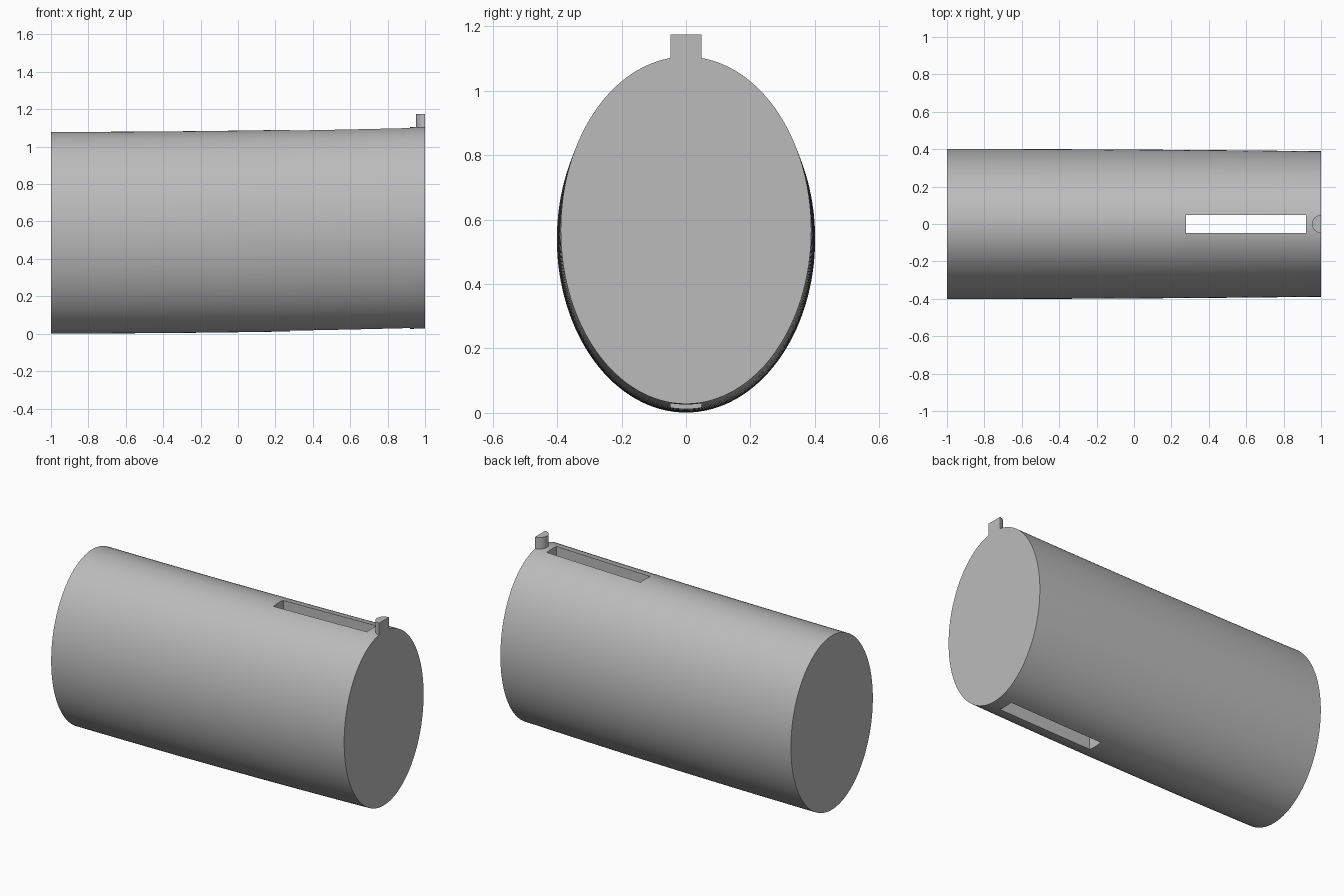
import bpy
import bmesh
from math import cos, sin, pi, radians

if "Cube" in bpy.data.objects:
    bpy.data.objects.remove(bpy.data.objects["Cube"])

grey = bpy.data.materials.new("plain grey")
grey.use_nodes = True
colour = (0.5, 0.5, 0.5, 1)
grey.diffuse_color = colour
grey.node_tree.nodes["Principled BSDF"].inputs["Base Color"].default_value = colour


def loft(name, rings):
    """Closed solid through a list of matching point rings."""
    bm = bmesh.new()
    loops = [[bm.verts.new(p) for p in ring] for ring in rings]
    n = len(loops[0])
    for a, b in zip(loops, loops[1:]):
        for i in range(n):
            j = (i + 1) % n
            bm.faces.new((a[i], a[j], b[j], b[i]))
    bm.faces.new(loops[0])
    bm.faces.new(loops[-1])
    bmesh.ops.recalc_face_normals(bm, faces=bm.faces)
    mesh = bpy.data.meshes.new(name)
    bm.to_mesh(mesh)
    bm.free()
    mesh.materials.append(grey)
    obj = bpy.data.objects.new(name, mesh)
    bpy.context.collection.objects.link(obj)
    return obj


def smooth(obj):
    bpy.ops.object.select_all(action="DESELECT")
    obj.select_set(True)
    bpy.context.view_layer.objects.active = obj
    bpy.ops.object.shade_smooth_by_angle(angle=radians(30))


# Elliptical body, bending gently upward and narrowing towards +x
STATIONS, SIDES = 16, 128
rings = []
for s in range(STATIONS + 1):
    t = s / STATIONS
    half_width = 0.401 - 0.012 * t * t
    centre = 0.54 + 0.027 * t * t
    rings.append([(2 * t - 1, half_width * cos(2 * pi * i / SIDES),
                   centre + 0.539 * sin(2 * pi * i / SIDES)) for i in range(SIDES)])
body = loft("body", rings)

# Long slot cut straight through from top to bottom
corners = [(0.277, -0.048), (0.92, -0.048), (0.92, 0.048), (0.277, 0.048)]
cutter = loft("slot_cutter", [[(x, y, z) for x, y in corners] for z in (-0.2, 1.4)])
cutter.hide_render = True
cut = body.modifiers.new("slot", "BOOLEAN")
cut.operation = "DIFFERENCE"
cut.solver = "EXACT"
cut.object = cutter
bpy.context.view_layer.objects.active = body
bpy.ops.object.modifier_apply(modifier=cut.name)
bpy.data.objects.remove(cutter)
smooth(body)

# Half-round stud, flush with the end face
arc = [(1 - 0.048 * sin(pi * i / 24), 0.048 * cos(pi * i / 24)) for i in range(25)]
stud = loft("sight_stud", [[(x, y, z) for x, y in arc] for z in (1.05, 1.175)])
smooth(stud)
